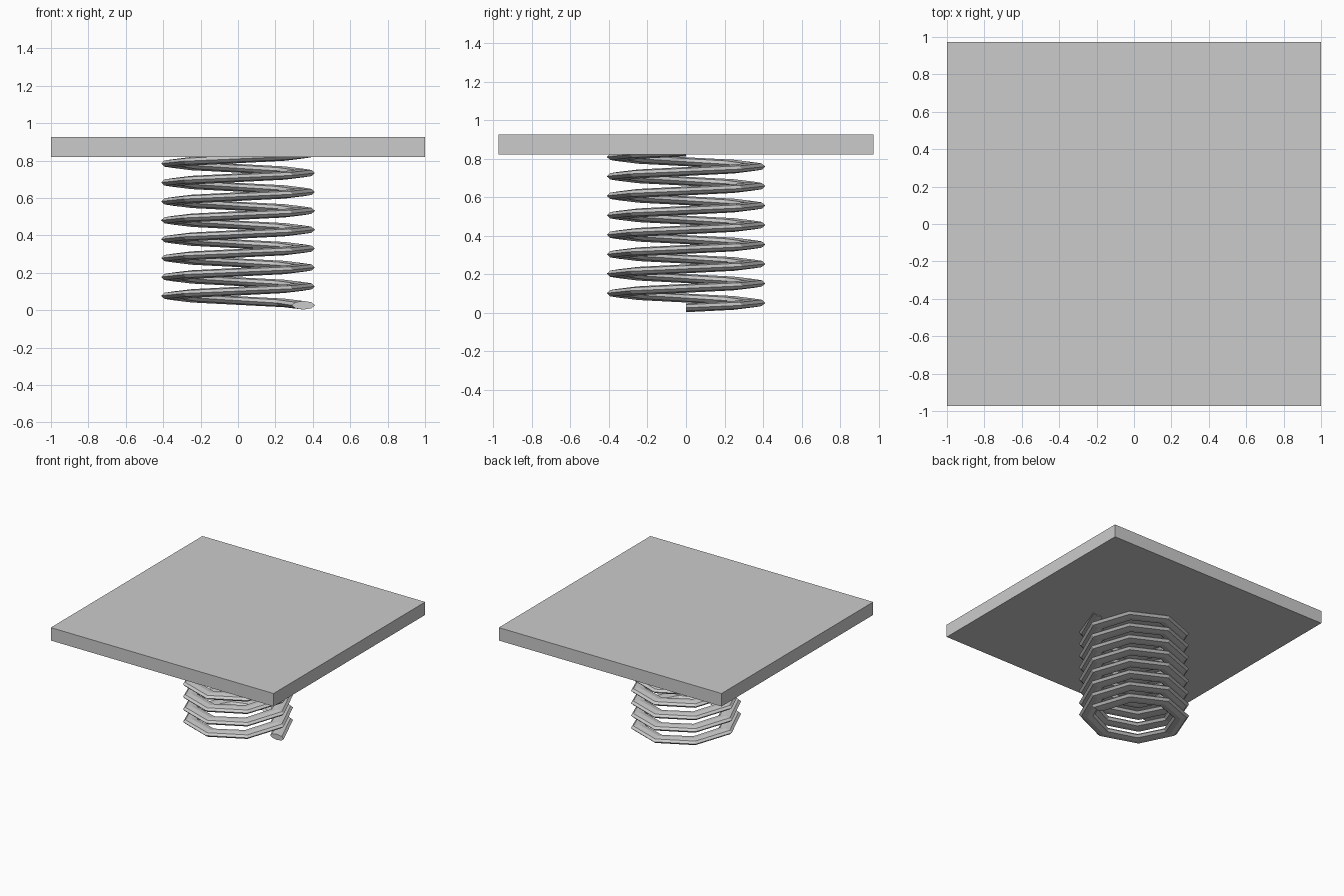
import bpy, bmesh
from math import sin, cos, pi

if "Cube" in bpy.data.objects:
    bpy.data.objects.remove(bpy.data.objects["Cube"])

# Flat top plate
bpy.ops.mesh.primitive_cube_add(size=1, location=(0, 0, 0.873))
plate = bpy.context.object
plate.name = "top_plate"
plate.scale = (2, 1.945, 0.105)

# Coil spring: flattened octagonal wire swept along an eight-sided helix
TURNS, STEPS, SIDES = 8, 8, 8
RADIUS, WIRE_W, WIRE_H, PITCH = 0.35, 0.061, 0.023, 0.101

bm = bmesh.new()
rings = []
for i in range(TURNS * STEPS + 1):
    a = 2 * pi * i / STEPS
    z = 0.0265 + PITCH * i / STEPS
    ring = []
    for k in range(SIDES):
        t = 2 * pi * k / SIDES
        r = RADIUS + WIRE_W * cos(t)
        ring.append(bm.verts.new((r * cos(a), r * sin(a), z + WIRE_H * sin(t))))
    rings.append(ring)
for r0, r1 in zip(rings, rings[1:]):
    for k in range(SIDES):
        n = (k + 1) % SIDES
        bm.faces.new((r0[k], r0[n], r1[n], r1[k]))

# Wire end caps
bm.faces.new(rings[0])
bm.faces.new(rings[-1])
bmesh.ops.recalc_face_normals(bm, faces=bm.faces)

mesh = bpy.data.meshes.new("coil_spring")
bm.to_mesh(mesh)
bm.free()
spring = bpy.data.objects.new("coil_spring", mesh)
bpy.context.collection.objects.link(spring)
